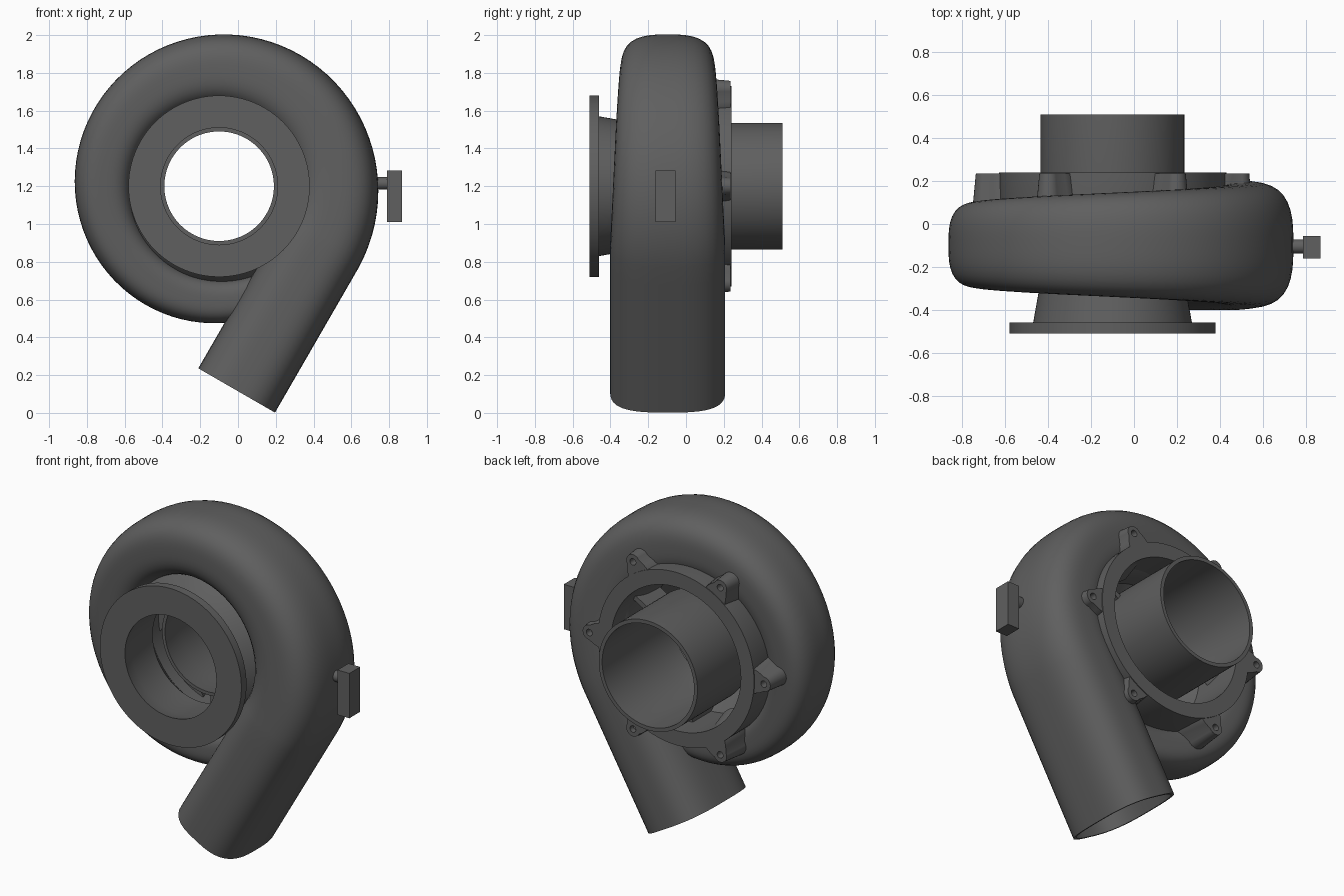
import bpy, bmesh, math
from math import sin, cos, pi, radians
from mathutils import Vector

if "Cube" in bpy.data.objects:
    bpy.data.objects.remove(bpy.data.objects["Cube"])

CX, CZ = -0.10, 1.20          # housing axis runs along y through this point

iron = bpy.data.materials.new("dark grey cast metal")
iron.diffuse_color = (0.115, 0.115, 0.115, 1)
iron.use_nodes = True
iron.node_tree.nodes["Principled BSDF"].inputs["Base Color"].default_value = iron.diffuse_color


def finish(name, bm, angle=35, recalc=True):
    if recalc:
        bmesh.ops.recalc_face_normals(bm, faces=bm.faces[:])
    me = bpy.data.meshes.new(name)
    bm.to_mesh(me)
    bm.free()
    me.materials.append(iron)
    ob = bpy.data.objects.new(name, me)
    bpy.context.collection.objects.link(ob)
    bpy.ops.object.select_all(action='DESELECT')
    bpy.context.view_layer.objects.active = ob
    ob.select_set(True)
    bpy.ops.object.shade_smooth_by_angle(angle=radians(angle))
    return ob


def skin(bm, rings, close_path=False):
    """Join closed loops of points with quads."""
    loops = [[bm.verts.new(p) for p in r] for r in rings]
    n = len(loops[0])
    pairs = list(zip(loops, loops[1:]))
    if close_path:
        pairs.append((loops[-1], loops[0]))
    for a, b in pairs:
        for i in range(n):
            j = (i + 1) % n
            bm.faces.new((a[i], a[j], b[j], b[i]))
    return loops


def lathe(name, profile, seg=96):
    """Revolve a closed (radius, y) profile about the housing axis."""
    bm = bmesh.new()
    rings = [[(CX + r * cos(2 * pi * i / seg), y, CZ + r * sin(2 * pi * i / seg))
              for i in range(seg)] for r, y in profile]
    skin(bm, rings, True)
    return finish(name, bm)


# --- volute: a rounded section growing clockwise, then a straight outlet duct
def section(centre, out, hr, hw, n=48):
    pts = []
    for i in range(n):
        a = 2 * pi * i / n
        c, s = cos(a), sin(a)
        k = (abs(c) ** 3 + abs(s) ** 3) ** (-1 / 3)
        pts.append(centre + out * (hr * c * k) + Vector((0, hw * s * k, 0)))
    return pts


def volute_rings(wall):
    rings = []
    for step in range(81):
        phi = -20 + 320 * step / 80
        a = radians(270 - phi)
        hw = 0.15 + 0.000515 * phi
        hr = 0.77 * hw
        out = Vector((cos(a), 0, sin(a)))
        mid = Vector((CX, -0.097, CZ)) + out * (0.725 + 0.000435 * phi - hr)
        rings.append(section(mid, out, hr - wall, hw - wall))
    along = Vector((sin(a), 0, -cos(a)))
    for k in range(1, 9):
        rings.append(section(mid + along * (0.89 * k / 8), out, hr - wall, hw - wall))
    return rings


bm = bmesh.new()
outer, inner = volute_rings(0), volute_rings(0.015)
loops = skin(bm, outer + inner[:80:-1])       # outside, rim, inside of the duct
bm.faces.new(loops[0])
finish("volute_and_outlet", bm)

# --- hub: front clamp flange, tapered neck and rear mounting ring
lathe("inlet_flange_and_rear_ring", [
    (0.31, -0.51), (0.48, -0.51), (0.48, -0.46), (0.37, -0.46), (0.345, -0.32),
    (0.50, -0.20), (0.53, -0.12), (0.53, 0.24), (0.44, 0.24), (0.44, -0.08),
    (0.325, -0.22), (0.33, -0.42)])

# --- air pipe at the back, tapering inside the housing
lathe("air_pipe", [(0.335, 0.51), (0.335, 0.02), (0.31, -0.15), (0.29, -0.15),
                   (0.312, 0.02), (0.312, 0.51)])


# --- ribs holding the pipe inside the ring
bm = bmesh.new()
for deg in (30, 150, 270):
    a = radians(deg)
    out, side = Vector((cos(a), 0, sin(a))), Vector((-sin(a), 0, cos(a)))
    base = Vector((CX, 0, CZ))
    rings = [[base + out * r + side * s + Vector((0, y, 0))
              for s, y in ((-.015, -.1), (.015, -.1), (.015, .1), (-.015, .1))]
             for r in (0.325, 0.46)]
    ends = skin(bm, rings)
    for e in ends:
        bm.faces.new(e)
finish("pipe_ribs", bm)

# --- six bolt lugs with holes around the rear ring
bm = bmesh.new()
for k in range(6):
    a = radians(60 * k)
    out, side = Vector((cos(a), 0, sin(a))), Vector((-sin(a), 0, cos(a)))
    base = Vector((CX, 0, CZ)) + out * 0.592

    def loop(y, grow, hole):
        pts = []
        for i in range(24):
            t = 2 * pi * i / 24
            c, s = cos(t), sin(t)
            if hole:
                u, v = 0.02 * c, 0.02 * s
            elif c >= 0:
                u, v = 0.045 * c, 0.045 * s
            else:
                u, v = 0.13 * c, s * (0.045 - 0.08 * c)
            pts.append(base + out * u * grow + side * v * grow + Vector((0, y, 0)))
        return pts

    skin(bm, [loop(0.235, 1, False), loop(0.0, 1.5, False),
              loop(0.0, 1, True), loop(0.235, 1, True)], True)
finish("bolt_lugs", bm)

# --- side fitting: short stem and rectangular block
bm = bmesh.new()
rings = [[(x, -0.105 + 0.033 * cos(2 * pi * i / 24), 1.215 + 0.033 * sin(2 * pi * i / 24))
          for i in range(24)] for x in (0.68, 0.80)]
for e in skin(bm, rings):
    bm.faces.new(e)
finish("fitting_stem", bm)

bm = bmesh.new()
bmesh.ops.create_cube(bm, size=1)
for v in bm.verts:
    v.co = Vector((0.828 + v.co.x * 0.08, -0.108 + v.co.y * 0.105, 1.147 + v.co.z * 0.275))
finish("fitting_block", bm)
